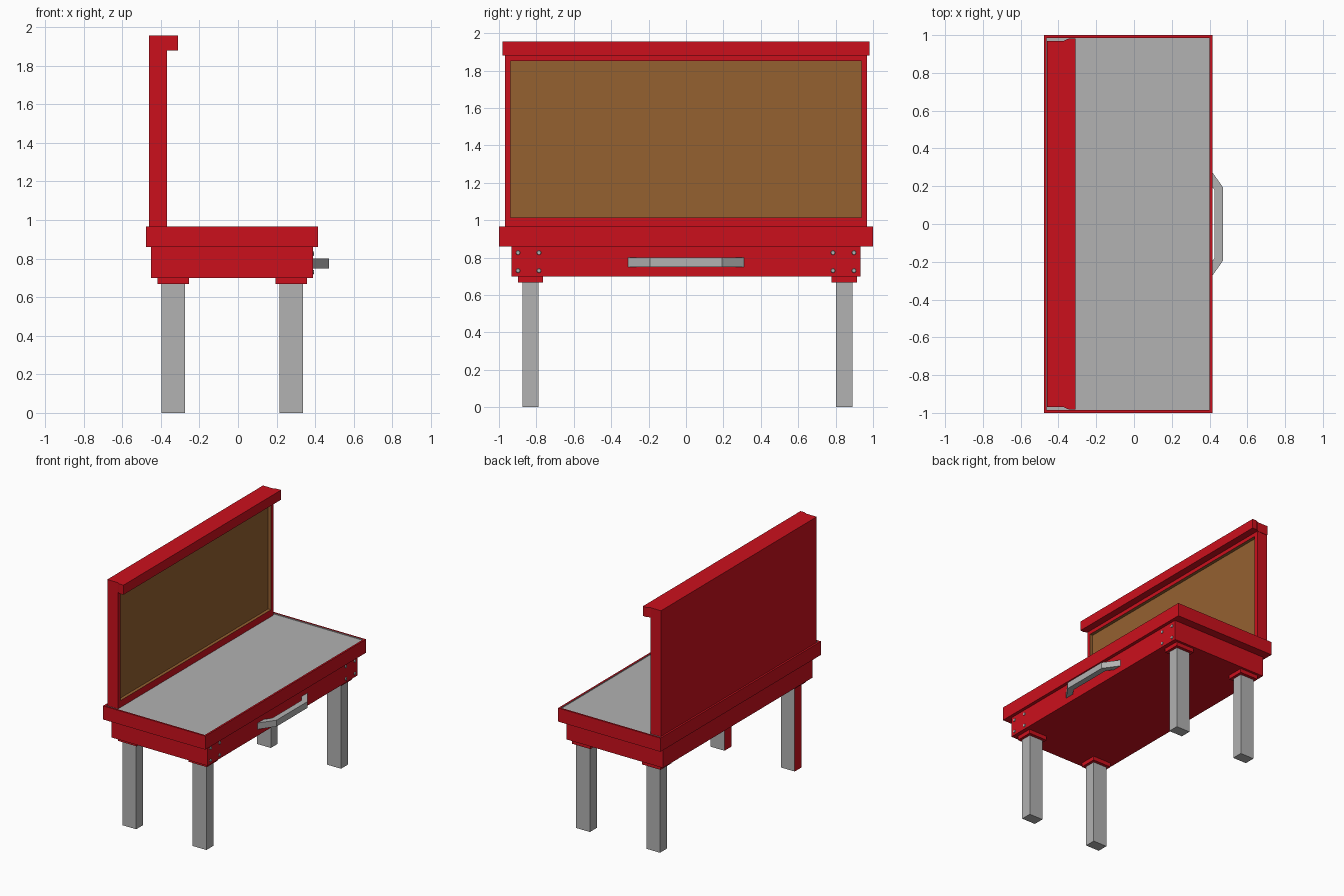
import bpy, bmesh, math
from mathutils import Matrix, Vector

if "Cube" in bpy.data.objects:
    bpy.data.objects.remove(bpy.data.objects["Cube"])


def material(name, rgb):
    m = bpy.data.materials.new(name)
    m.diffuse_color = (*rgb, 1)
    m.use_nodes = True
    m.node_tree.nodes["Principled BSDF"].inputs["Base Color"].default_value = m.diffuse_color
    return m


RED = material("red_paint", (0.6, 0.005, 0.012))
CORK = material("brown_board", (0.3, 0.12, 0.03))
STEEL = material("steel", (0.445, 0.445, 0.445))


def finish(name, bm, *mats):
    bmesh.ops.recalc_face_normals(bm, faces=bm.faces)
    me = bpy.data.meshes.new(name)
    bm.to_mesh(me)
    bm.free()
    for m in mats:
        me.materials.append(m)
    ob = bpy.data.objects.new(name, me)
    bpy.context.collection.objects.link(ob)
    return ob


def box_bm(x0, x1, y0, y1, z0, z1):
    bm = bmesh.new()
    mat = Matrix.Translation(((x0 + x1) / 2, (y0 + y1) / 2, (z0 + z1) / 2))
    bmesh.ops.create_cube(bm, size=1, matrix=mat @ Matrix.Diagonal((x1 - x0, y1 - y0, z1 - z0, 1)))
    bm.normal_update()
    return bm


def face_toward(bm, direction):
    return max(bm.faces, key=lambda f: f.normal.dot(Vector(direction)))


def recess(bm, direction, border, depth):
    """Inset the face, push it inward and give it the second material."""
    f = face_toward(bm, direction)
    bmesh.ops.inset_individual(bm, faces=[f], thickness=border)
    f.material_index = 1
    # straight recess walls
    bmesh.ops.inset_individual(bm, faces=[f], thickness=0.0, depth=-depth)


def prism(name, plan, z0, z1, mat):
    """Extrude a plan outline upward."""
    bm = bmesh.new()
    f = bm.faces.new([bm.verts.new((x, y, z0)) for x, y in plan])
    r = bmesh.ops.extrude_face_region(bm, geom=[f])
    bmesh.ops.translate(bm, vec=(0, 0, z1 - z0),
                        verts=[v for v in r["geom"] if isinstance(v, bmesh.types.BMVert)])
    return finish(name, bm, mat)


# Work top with steel inlay
bm = box_bm(-0.477, 0.415, -1, 1, 0.86, 0.967)
recess(bm, (0, 0, 1), 0.02, 0.008)
finish("work_top", bm, RED, STEEL)

# Drawer body below the top
finish("drawer_body", box_bm(-0.451, 0.389, -0.934, 0.932, 0.70, 0.86), RED)

# Back panel with recessed pin board
bm = box_bm(-0.461, -0.368, -0.969, 0.967, 0.96, 1.88)
recess(bm, (1, 0, 0), 0.042, 0.025)
# Lower edge of the board sits just above the work top
for v in bm.verts:
    if 0.97 < v.co.z < 1.1:
        v.co.z = 1.014
finish("back_panel", bm, RED, CORK)

# Overhanging top rail, flared toward its front edge
half = [(-0.461, 0.97), (-0.372, 0.97), (-0.345, 0.982), (-0.311, 0.982)]
prism("top_rail", half + [(x, -y) for x, y in reversed(half)], 1.88, 1.956, RED)

# Legs with mounting plates; legs at the -y end have a painted rear face
for xn, x in (("rear", -0.336), ("front", 0.276)):
    for yn, y in (("left", -0.831), ("right", 0.846)):
        bm = box_bm(x - 0.06, x + 0.06, y - 0.043, y + 0.043, 0, 0.67)
        if y < 0:
            face_toward(bm, (-1, 0, 0)).material_index = 1
        finish(f"{xn}_{yn}_leg", bm, STEEL, RED)
        finish(f"{xn}_{yn}_leg_plate",
               box_bm(x - 0.081, x + 0.081, y - 0.067, y + 0.067, 0.668, 0.70), RED)

# Angular drawer handle
outer = [(0.389, -0.31), (0.472, -0.193), (0.472, 0.193), (0.389, 0.31)]
inner = [(0.389, 0.235), (0.426, 0.18), (0.426, -0.18), (0.389, -0.235)]
prism("drawer_handle", outer + inner, 0.75, 0.80, STEEL)

# Bolts at the corners of the drawer front
bm = bmesh.new()
for y in (-0.898, -0.786, 0.786, 0.898):
    for z in (0.73, 0.826):
        bmesh.ops.create_cone(
            bm, cap_ends=True, segments=8, radius1=0.013, radius2=0.010, depth=0.008,
            matrix=Matrix.Translation((0.391, y, z)) @ Matrix.Rotation(math.pi / 2, 4, "Y"))
finish("drawer_bolts", bm, STEEL)
